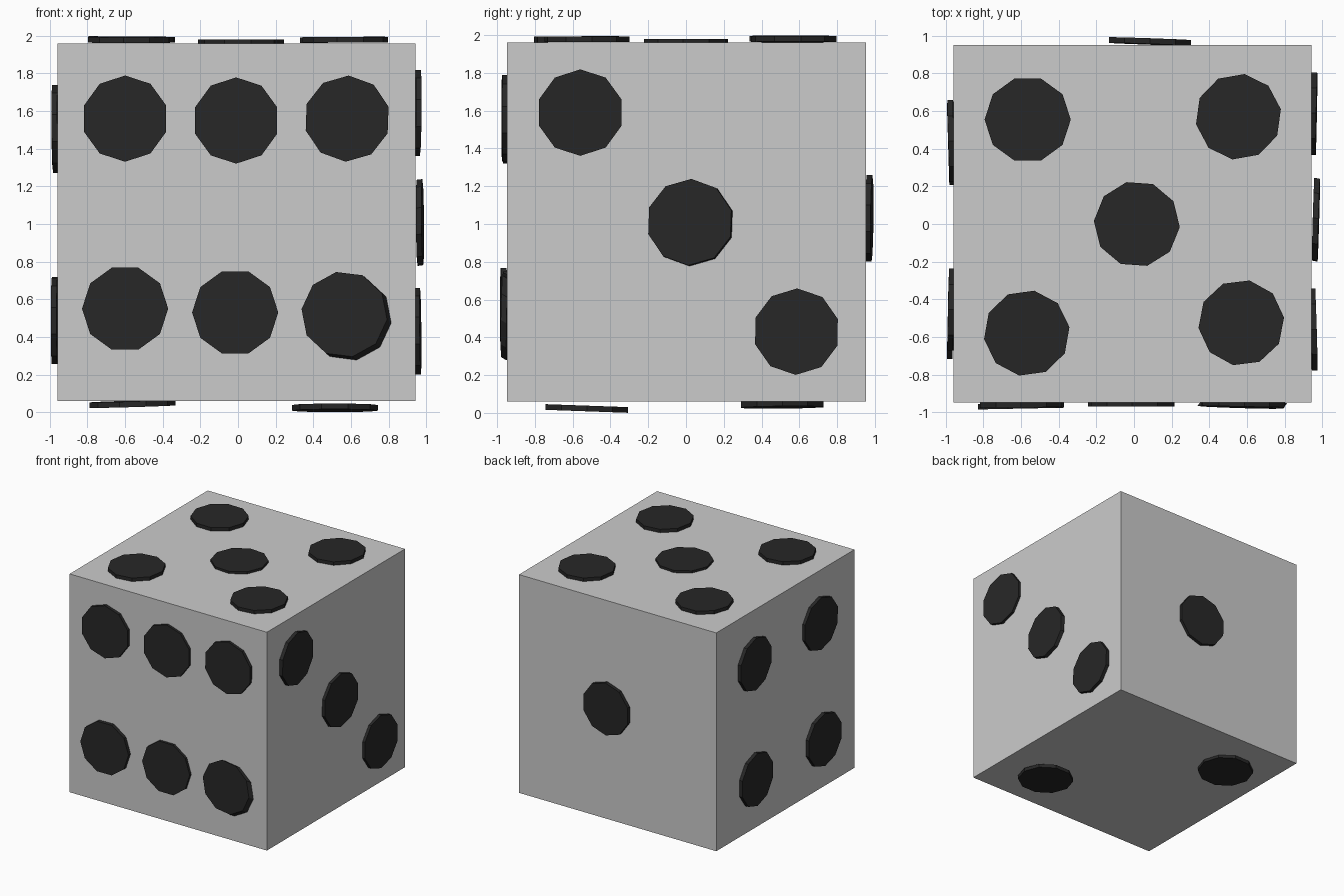
import bpy, bmesh
from math import cos, sin, radians
from mathutils import Vector

if "Cube" in bpy.data.objects:
    bpy.data.objects.remove(bpy.data.objects["Cube"])

CENTRE = Vector((-0.008, 0.002, 1.01))
HALF = 0.95
RADIUS = 0.229
THICK = 0.03

black = bpy.data.materials.new("black")
black.diffuse_color = (0.02, 0.02, 0.02, 1)
black.use_nodes = True
black.node_tree.nodes["Principled BSDF"].inputs["Base Color"].default_value = black.diffuse_color

# die body
bpy.ops.mesh.primitive_cube_add(size=2 * HALF, location=CENTRE)
bpy.context.object.name = "die_body"

X, Y, Z = Vector((1, 0, 0)), Vector((0, 1, 0)), Vector((0, 0, 1))


def add_pip(name, n, u, v, a, b, h, su=0, sv=0, turn=0, shift=(0, 0)):
    """Ten-sided disc at (a, b) on a face; h is its outer height, su and sv its tilt."""
    bm = bmesh.new()
    base = n * (CENTRE.dot(n) + HALF)
    rings = []
    for depth, k in ((0, 0), (THICK, 1)):
        ring = []
        for i in range(10):
            t = radians(turn + 36 * i)
            p, q = RADIUS * cos(t), RADIUS * sin(t)
            height = h + su * p + sv * q - depth
            ring.append(bm.verts.new(base + u * (a + p + k * shift[0])
                                     + v * (b + q + k * shift[1]) + n * height))
        rings.append(ring)
        bm.faces.new(ring)
    outer, inner = rings
    for i in range(10):
        j = (i + 1) % 10
        bm.faces.new((outer[i], outer[j], inner[j], inner[i]))
    bmesh.ops.recalc_face_normals(bm, faces=bm.faces)
    mesh = bpy.data.meshes.new(name)
    bm.to_mesh(mesh)
    bm.free()
    mesh.materials.append(black)
    bpy.context.collection.objects.link(bpy.data.objects.new(name, mesh))


# per face: normal, axes, pips (a, b, height, tilt a, tilt b, turn, base shift)
faces = {
    "front": (-Y, X, Z, [
        (-0.60, 1.56, 0.027, -0.01, 0, 18), (-0.01, 1.55, 0.022, 0, 0, 18),
        (0.58, 1.56, 0.022, 0.02, 0, 16), (-0.60, 0.55, 0.033, -0.02, 0, 0),
        (-0.015, 0.53, 0.022, 0, 0, 0), (0.565, 0.52, 0.026, 0.03, -0.02, -7, (0.022, -0.018))]),
    "right": (X, Y, Z, [
        (-0.56, 1.59, 0.027, -0.03, 0.01, 18), (0.02, 1.01, 0.04, 0.03, -0.01, 16, (0.006, -0.004)),
        (0.585, 0.43, 0.028, 0.02, -0.01, 17)]),
    "top": (Z, X, Y, [
        (-0.565, 0.555, 0.036, -0.01, 0, 0), (0.555, 0.57, 0.034, 0.01, 0, 10),
        (0.015, 0, 0.02, 0, 0, -4), (-0.57, -0.58, 0.034, 0, 0.01, 8),
        (0.57, -0.525, 0.034, 0, 0, 7)]),
    "left": (-X, Y, Z, [
        (0.44, 1.50, 0.027, 0.03, 0.01, 18), (-0.455, 1.51, 0.028, -0.02, 0.01, 18),
        (0.425, 0.49, 0.03, 0.03, 0, 18), (-0.50, 0.485, 0.032, -0.02, 0, 18)]),
    "back": (Y, X, Z, [(0.085, 1.03, 0.033, -0.035, 0.01, 18)]),
    "bottom": (-Z, X, Y, [
        (0.515, -0.525, 0.052, 0, -0.036 * -1, 0), (-0.56, 0.51, 0.031, -0.03, -0.01, 0)]),
}
for side, (n, u, v, pips) in faces.items():
    for i, pip in enumerate(pips, 1):
        add_pip(f"{side}_pip_{i}", n, u, v, *pip)
